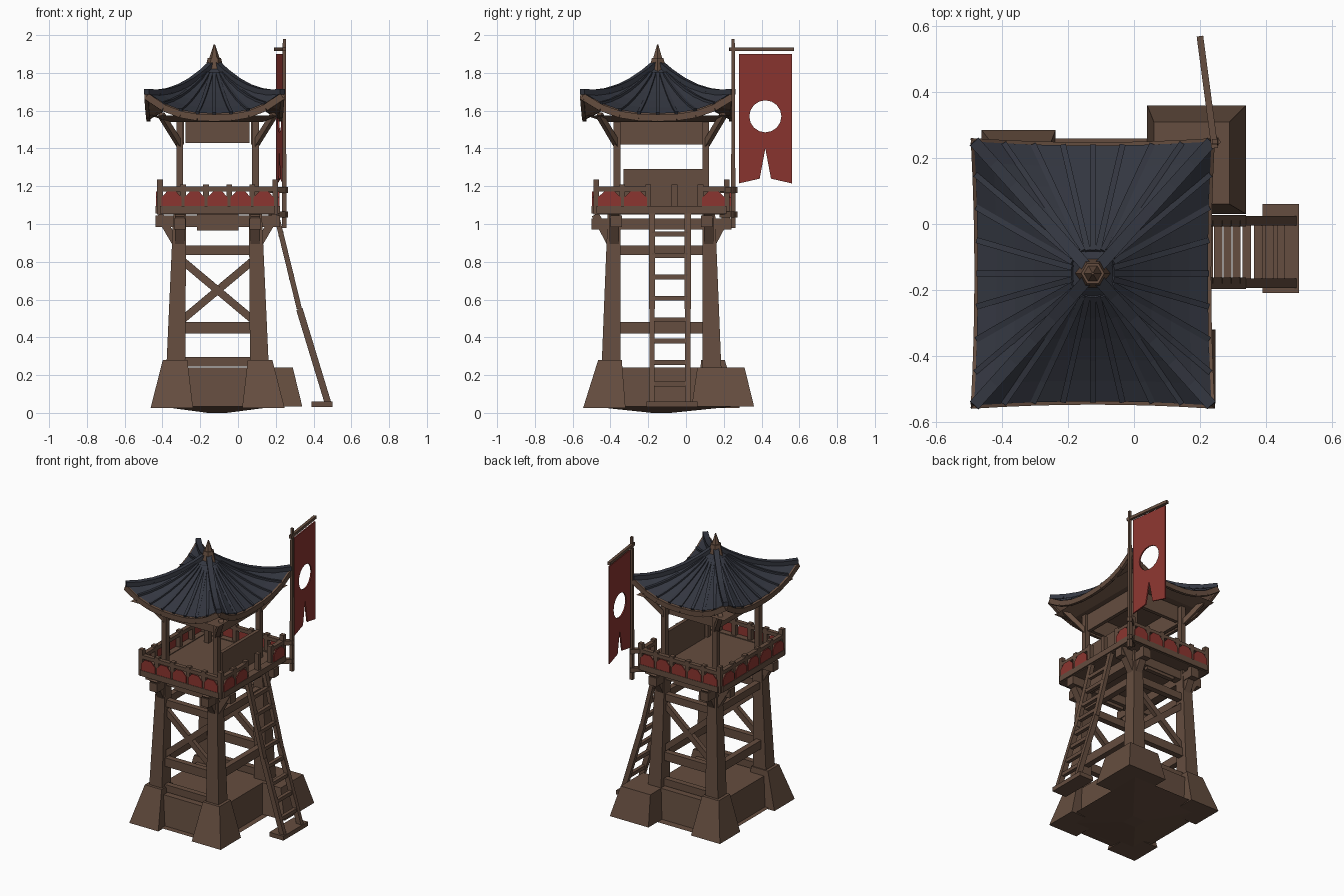
import bpy, bmesh, math
from mathutils import Vector

if "Cube" in bpy.data.objects:
    bpy.data.objects.remove(bpy.data.objects["Cube"])

def mat(name, c):
    m = bpy.data.materials.new(name)
    m.diffuse_color = (*c, 1)
    m.use_nodes = True
    m.node_tree.nodes["Principled BSDF"].inputs["Base Color"].default_value = m.diffuse_color
    return m
WOOD = mat("brown wood", (.13, .075, .05))
TILE = mat("slate tile", (.033, .037, .051))
RED = mat("red cloth", (.26, .036, .029))
CX, CY = -.108, -.13          # tower axis

def make(name, verts, faces, *mats):
    me = bpy.data.meshes.new(name)
    me.from_pydata([tuple(v) for v in verts], [], faces)
    bm = bmesh.new(); bm.from_mesh(me)
    bmesh.ops.recalc_face_normals(bm, faces=bm.faces)
    bm.to_mesh(me); bm.free()
    o = bpy.data.objects.new(name, me)
    bpy.context.collection.objects.link(o)
    for m in mats:
        me.materials.append(m)
    return o

def loft(name, a, b, m=WOOD):
    """Solid between two matching rings."""
    n = len(a)
    f = [(i, (i + 1) % n, n + (i + 1) % n, n + i) for i in range(n)]
    return make(name, list(a) + list(b), f + [tuple(range(n))[::-1], tuple(range(n, 2 * n))], m)

def rect(x0, x1, y0, y1, z):
    return [Vector(p) for p in ((x0, y0, z), (x1, y0, z), (x1, y1, z), (x0, y1, z))]

def box(name, x0, x1, y0, y1, z0, z1, m=WOOD):
    return loft(name, rect(x0, x1, y0, y1, z0), rect(x0, x1, y0, y1, z1), m)

def beam(name, p, q, w, h, m=WOOD, w2=None):
    """Square bar from p to q, w across and h deep."""
    p, q = Vector(p), Vector(q)
    d = (q - p).normalized()
    s = d.cross(Vector((0, 0, 1)))
    # near-vertical bars stay square to the tower
    s = s.normalized() if s.length > .25 else Vector((1, 0, 0))
    u = s.cross(d)
    k = (w2 or w) / w
    cs = ((-1, -1), (1, -1), (1, 1), (-1, 1))
    return loft(name, [p + s * i * w / 2 + u * j * h / 2 for i, j in cs],
                [q + (s * i * w / 2 + u * j * h / 2) * k for i, j in cs], m)

def at(sx, sy, hx, hy, z):
    return (CX + sx * hx, CY + sy * hy, z)

CORNERS = ((-1, -1), (1, -1), (1, 1), (-1, 1))

# base block on a shallow, slightly bulging bottom
loft("base_bottom", rect(-.16, -.06, -.18, -.08, 0), rect(-.42, .21, -.51, .26, .035))
loft("base_block", rect(-.39, .17, -.47, .21, .03), rect(-.37, .15, -.45, .19, .24))

# feet; the back right one is larger
for sx, sy in CORNERS:
    if (sx, sy) == (1, 1):
        loft("foot_large", rect(.04, .34, .03, .36, .035), rect(.06, .29, .06, .31, .24))
    else:
        x0, x1 = sorted((CX + sx * .13, CX + sx * .355))
        y0, y1 = sorted((CY + sy * .19, CY + sy * .415))
        a = rect(x0, x1, y0, y1, .025)
        x0, x1 = sorted((CX + sx * .16, CX + sx * .29))
        y0, y1 = sorted((CY + sy * .21, CY + sy * .335))
        loft("foot", a, rect(x0, x1, y0, y1, .28))

# tapered legs, flared brackets and upper posts
for sx, sy in CORNERS:
    beam("leg", at(sx, sy, .225, .27, .1), at(sx, sy, .20, .25, 1.06), .105, .105, w2=.068)
    beam("bracket_x", at(sx, sy, .21, .25, .88), at(sx, sy, .31, .25, 1.05), .05, .04)
    beam("bracket_y", at(sx, sy, .20, .26, .88), at(sx, sy, .20, .35, 1.05), .05, .04)
    beam("upper_post", at(sx, sy, .20, .235, 1.05), at(sx, sy, .20, .235, 1.56), .036, .036)
    beam("eave_strut", at(sx, sy, .20, .235, 1.42), at(sx, sy, .30, .33, 1.58), .03, .03)

# horizontal beams between the legs, cross braces front and back
for z, h in ((.27, .05), (.45, .06), (.86, .05)):
    hx, hy = .225 - .026 * z, .27 - .02 * z
    for s in (-1, 1):
        beam("cross_beam", at(-1, s, hx, hy, z), at(1, s, hx, hy, z), .04, h)
        if z > .3:
            beam("side_beam", at(s, -1, hx, hy, z), at(s, 1, hx, hy, z), .04, h)
for sy in (-1, 1):
    for s in (-1, 1):
        beam("brace", at(-s, sy, .19, .255, .49), at(s, sy, .18, .25, .80), .03, .04)

# platform, with joists beneath
box("platform_deck", CX - .32, CX + .32, CY - .36, CY + .36, 1.05, 1.09)
for s in (-1, 1):
    beam("joist_x", at(-1, s, .33, .24, 1.015), at(1, s, .33, .24, 1.015), .06, .06)
    beam("joist_y", at(s, -1, .20, .37, 1.0), at(s, 1, .20, .37, 1.0), .06, .06)
    beam("apron", at(-.5, s, .22, .25, 1.01), at(.5, s, .22, .25, 1.01), .03, .09)

# railing with red cloth panels; the right side is open at the ladder
RX, RY = .305, .345
UP = Vector((0, 0, 1))
for i, (c, d) in enumerate(zip(CORNERS, CORNERS[1:] + CORNERS[:1])):
    p, q = Vector(at(*c, RX, RY, 0)), Vector(at(*d, RX, RY, 0))
    out = (q - p).normalized().cross(UP) * .016
    n = 5
    for k in range(n):
        a, b = p.lerp(q, k / n), p.lerp(q, (k + 1) / n)
        beam("rail_post", a + UP * 1.08, a + UP * (1.21 if k else 1.235), .03, .03)
        if i == 1 and k in (2, 3):
            continue
        beam("top_rail", a + UP * 1.185, b + UP * 1.185, .03, .025)
        u0, u1 = a.lerp(b, .06) + out, a.lerp(b, .94) + out
        m0, m1 = a.lerp(b, .3) + out, a.lerp(b, .7) + out
        ring = [v + UP * z for v, z in
                ((u0, 1.09), (u1, 1.09), (u1, 1.14), (m1, 1.172), (m0, 1.172), (u0, 1.14))]
        loft("red_panel", ring, [v + out * .4 for v in ring], RED)
    beam("bottom_rail", p + UP * 1.075, q + UP * 1.075, .05, .04)

# side screen, lintel panels and eave soffit of the lookout
box("side_screen", .085, .11, CY - .20, CY + .22, 1.09, 1.29)
for s in (-1, 1):
    beam("lintel_x", at(-1, s, .17, .22, 1.49), at(1, s, .17, .22, 1.49), .025, .12)
    beam("lintel_y", at(s, -1, .19, .22, 1.485), at(s, 1, .19, .22, 1.485), .025, .13)
loft("soffit", rect(CX - .26, CX + .24, CY - .30, CY + .28, 1.54),
     rect(CX - .355, CX + .325, CY - .40, CY + .37, 1.575))

# curved roof with upturned corners: tiled top skin, wooden lower skin
QX, QY, HX, HY = -.125, -.15, .36, .40
NT, NU = 6, 8
def roof_point(side, t, u, drop=0):
    z = 1.86 - .38 * t + .105 * t * t + .115 * t * t * abs(u) ** 2.6
    x, y = ((u, -1), (1, u), (-u, 1), (-1, -u))[side]
    bow = 1 - .03 * t * (1 - u * u)
    if side % 2:
        x *= bow
    else:
        y *= bow
    return Vector((QX + x * t * HX, QY + y * t * HY, z - drop))
for name, drop, m in (("roof_tiles", 0, TILE), ("roof_underside", .035, WOOD)):
    vs, fs = [], []
    for side in range(4):
        base = len(vs)
        for i in range(NT + 1):
            for j in range(NU + 1):
                vs.append(roof_point(side, max(i / NT, .04), j / NU * 2 - 1, drop))
        W = NU + 1
        fs += [(base + i * W + j, base + (i + 1) * W + j, base + (i + 1) * W + j + 1, base + i * W + j + 1)
               for i in range(NT) for j in range(NU)]
    make(name, vs, fs, m)
for side in range(4):
    for j in range(NU):               # wooden eave edge
        beam("eave_edge", roof_point(side, 1, j / NU * 2 - 1, .024),
             roof_point(side, 1, (j + 1) / NU * 2 - 1, .024), .02, .036)
    for i in range(NT):               # hip ridges
        beam("hip_ridge", roof_point(side, max(i / NT, .04), 1), roof_point(side, (i + 1) / NT, 1), .035, .03, TILE)
    for j in range(1, NU):            # raised tile ribs
        for i in range(1, NT):
            beam("tile_rib", roof_point(side, i / NT, j / NU * 2 - 1),
                 roof_point(side, (i + 1) / NT, j / NU * 2 - 1), .018, .014, TILE)

# finial
def ring(r, z, n=6):
    return [(QX + r * math.cos(k * math.tau / n), QY + r * math.sin(k * math.tau / n), z) for k in range(n)]
loft("finial_base", ring(.055, 1.80), ring(.035, 1.88))
loft("finial_spike", ring(.03, 1.87), ring(.004, 1.95))

# ladder leaning on the right side, with its foot pad
LO, HI = Vector((.48, 0, .04)), Vector((.20, 0, 1.06))
for y in (-.18, .01):
    o = Vector((0, y, 0))
    mid = LO.lerp(HI, .5) - Vector((.015, 0, 0))
    beam("ladder_rail", LO + o, mid + o, .028, .035)
    beam("ladder_rail", mid + o, HI + o, .028, .035)
for k in range(1, 9):
    c = LO.lerp(HI, k / 9) - Vector((.03 * min(k, 9 - k) / 9, 0, 0))
    beam("ladder_rung", c + Vector((0, -.18, 0)), c + Vector((0, .01, 0)), .025, .025)
box("ladder_pad", .39, .50, -.21, .06, .03, .06)

# flag pole, cross arm and mounts
FX, FY = .245, .25
beam("flag_pole", (FX, FY, .98), (FX, FY, 1.98), .024, .024, w2=.016)
beam("flag_arm", (FX, FY - .02, 1.925), (.20, .57, 1.925), .02, .02)
for z in (1.05, 1.18):
    beam("pole_mount", (.17, .19, z), (FX + .01, FY + .01, z), .03, .03)

# swallow-tailed flag with a round opening, made of two mirrored halves
MY, MZ, R = .42, 1.57, .085
for s in (-1, 1):
    half = [(0, 1.90), (.14, 1.90), (.14, 1.215), (.03, 1.24), (0, 1.40)]
    half += [(R * math.sin(a), MZ - R * math.cos(a)) for a in (k * math.pi / 8 for k in range(9))]
    pts = [Vector((.219 - .12 * s * y, MY + s * y, z)) for y, z in half]
    loft("flag_half", pts, [p + Vector((.009, 0, 0)) for p in pts], RED)
